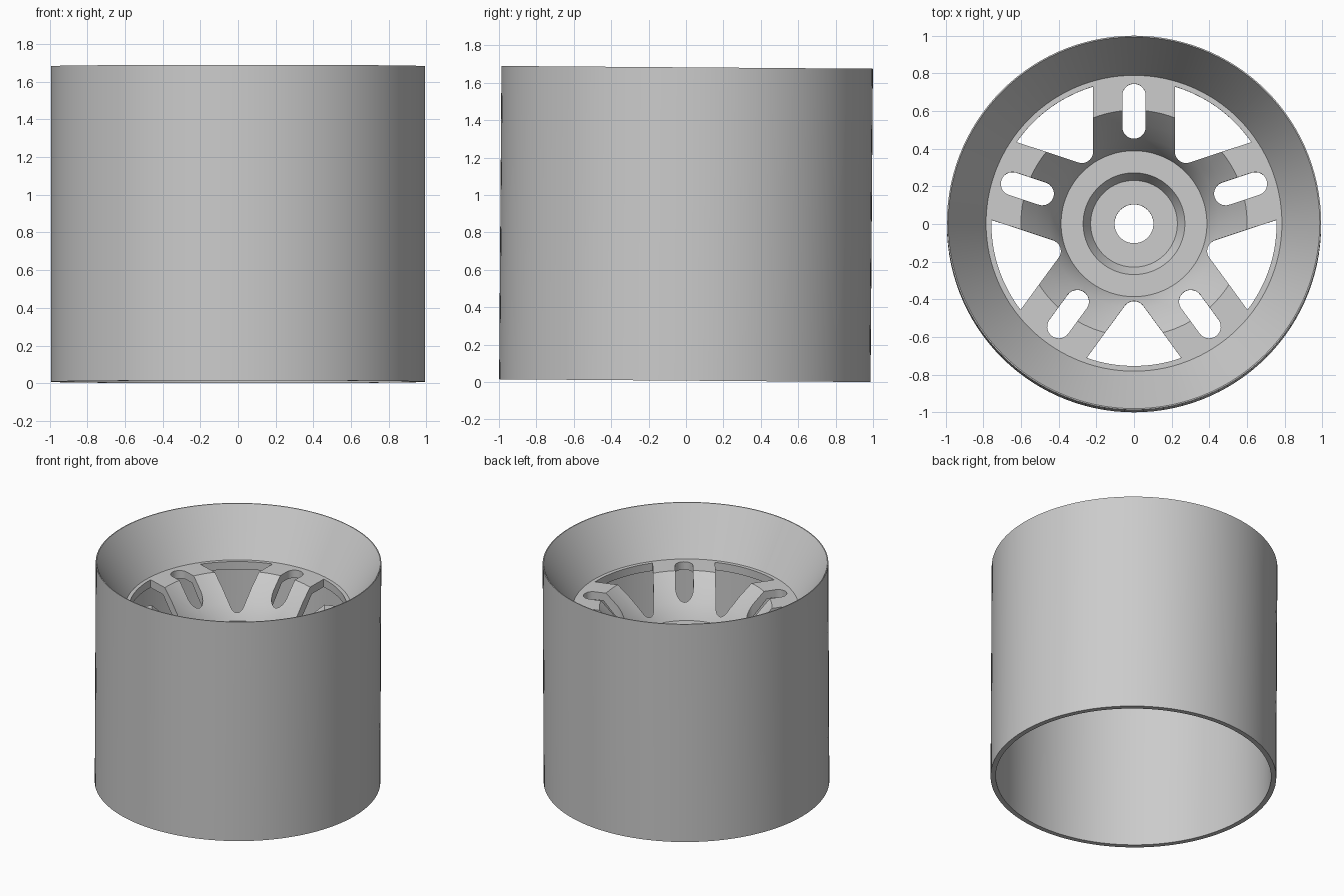
import bpy, bmesh, math
from mathutils import Matrix

HEIGHT = 1.675
SEGMENTS = 120
TILT = 0.0075

default = bpy.data.objects.get("Cube")
if default:
    bpy.data.objects.remove(default, do_unlink=True)

grey = bpy.data.materials.new("grey_plastic")
grey.use_nodes = True
grey.diffuse_color = (0.6, 0.6, 0.6, 1)
grey.node_tree.nodes["Principled BSDF"].inputs["Base Color"].default_value = (0.6, 0.6, 0.6, 1)


def add_object(name, bm):
    bmesh.ops.recalc_face_normals(bm, faces=bm.faces)
    mesh = bpy.data.meshes.new(name)
    bm.to_mesh(mesh)
    bm.free()
    mesh.materials.append(grey)
    obj = bpy.data.objects.new(name, mesh)
    bpy.context.collection.objects.link(obj)
    return obj


def revolve(name, profile):
    """Turn a closed (radius, height) profile around the z axis."""
    bm = bmesh.new()
    rings = []
    for i in range(SEGMENTS):
        a = math.tau * i / SEGMENTS
        rings.append([bm.verts.new((r * math.cos(a), r * math.sin(a), z)) for r, z in profile])
    n = len(profile)
    for i in range(SEGMENTS):
        p, q = rings[i], rings[(i + 1) % SEGMENTS]
        for j in range(n):
            k = (j + 1) % n
            bm.faces.new((p[j], q[j], q[k], p[k]))
    return add_object(name, bm)


def arc(cx, radius, start, end, steps):
    """Points on an arc centred on the local x axis, angles in degrees."""
    angles = [math.radians(start + (end - start) * i / steps) for i in range(steps + 1)]
    return [(cx + radius * math.cos(a), radius * math.sin(a)) for a in angles]


def add_prism(bm, outline, angle):
    """Upright prism through the disc, turned to the given angle."""
    turn = Matrix.Rotation(math.radians(angle), 3, 'Z')
    low = [bm.verts.new(turn @ Matrix.Translation((x, y, 0.5)).translation) for x, y in outline]
    high = [bm.verts.new(v.co + Matrix.Translation((0, 0, 1.1)).translation) for v in low]
    bm.faces.new(low[::-1])
    bm.faces.new(high)
    n = len(low)
    for i in range(n):
        j = (i + 1) % n
        bm.faces.new((low[i], low[j], high[j], high[i]))


# Barrel with a conical lip leading down to the spoke disc
barrel = revolve("rim_barrel", [
    (0.993, 0), (0.993, HEIGHT), (0.986, HEIGHT), (0.785, 1.335),
    (0.785, 1.275), (0.82, 1.275), (0.957, 1.52), (0.957, 0)])

# Dished spoke disc with recessed hub and axle bore
disc = revolve("spoke_disc", [
    (0.795, 1.335), (0.6, 1.335), (0.52, 1.25), (0.45, 1.16), (0.41, 1.1),
    (0.387, 1.05), (0.27, 1.05), (0.23, 0.98), (0.103, 0.98), (0.103, 0.9),
    (0.4, 0.9), (0.43, 1.03), (0.49, 1.12), (0.56, 1.2), (0.62, 1.275),
    (0.795, 1.275)])

# Five rounded windows between spokes, and a slot in each spoke
half_spoke, fillet, outer = 0.217, 0.06, 0.757
sin36 = math.sin(math.radians(36))
spread = 36 - math.degrees(math.asin(half_spoke / outer))
window = arc(0, outer, -spread, spread, 16) + arc((half_spoke + fillet) / sin36, fillet, 126, 234, 12)
slot = arc(0.678, 0.062, -90, 90, 14) + arc(0.512, 0.062, 90, 270, 14)

bm = bmesh.new()
for i in range(5):
    add_prism(bm, window, 54 + 72 * i)
    add_prism(bm, slot, 90 + 72 * i)
cutter = add_object("opening_cutter", bm)
cutter.hide_render = True

cut = disc.modifiers.new("openings", 'BOOLEAN')
cut.operation = 'DIFFERENCE'
cut.solver = 'EXACT'
cut.object = cutter
bpy.context.view_layer.update()
evaluated = disc.evaluated_get(bpy.context.evaluated_depsgraph_get())
cut_mesh = bpy.data.meshes.new_from_object(evaluated)
disc.modifiers.clear()
disc.data = cut_mesh
bpy.data.objects.remove(cutter, do_unlink=True)

# Slight lean of the whole wheel, then smooth shading with sharp edges
lean = (Matrix.Translation((0, 0, 0.845)) @ Matrix.Rotation(-TILT, 4, 'X')
        @ Matrix.Translation((0, 0, -HEIGHT / 2)))
bpy.ops.object.select_all(action='DESELECT')
for obj in (barrel, disc):
    obj.data.transform(lean)
    obj.select_set(True)
bpy.context.view_layer.objects.active = barrel
bpy.ops.object.shade_smooth_by_angle(angle=math.radians(25))
